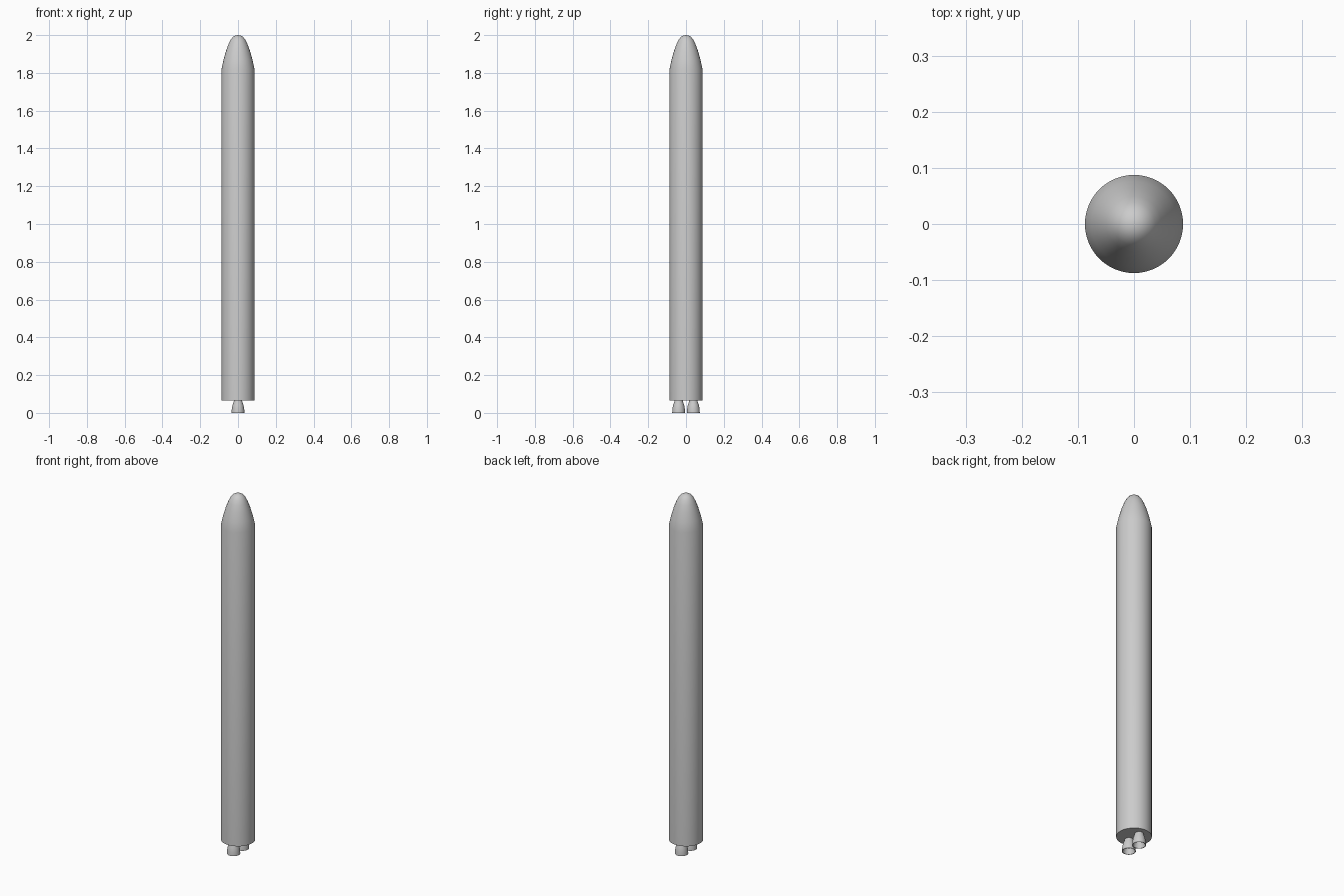
import bpy, math

if "Cube" in bpy.data.objects:
    bpy.data.objects.remove(bpy.data.objects["Cube"])


def lathe(name, profile, loc=(0, 0, 0), segments=48):
    """Revolve an (r, z) profile round z; r = 0 points become poles."""
    verts, rings, faces = [], [], []
    for r, z in profile:
        n = 1 if r == 0 else segments
        rings.append(range(len(verts), len(verts) + n))
        verts += [(r * math.cos(math.tau * i / n), r * math.sin(math.tau * i / n), z)
                  for i in range(n)]
    for a, b in zip(rings, rings[1:]):
        for i in range(segments):
            j = i + 1
            quad = [a[i % len(a)], a[j % len(a)], b[j % len(b)], b[i % len(b)]]
            faces.append(list(dict.fromkeys(quad)))
    mesh = bpy.data.meshes.new(name)
    mesh.from_pydata(verts, [], faces)
    obj = bpy.data.objects.new(name, mesh)
    obj.location = loc
    bpy.context.collection.objects.link(obj)
    bpy.context.view_layer.objects.active = obj
    obj.select_set(True)
    bpy.ops.object.shade_smooth_by_angle(angle=math.radians(35))
    obj.select_set(False)
    return obj


# Cylindrical body with closed base and rounded nose cone
R = 0.0875
lathe("rocket_body", [(0, 0.065), (R, 0.065), (R, 1.82), (0.076, 1.872),
                      (0.062, 1.921), (0.049, 1.955), (0.038, 1.977),
                      (0.026, 1.991), (0.013, 1.998), (0, 2.0)])

# Pair of bell nozzles, hollow underneath
bell = [(0, 0.03), (0.022, 0.03), (0.031, 0.0), (0.034, 0.0), (0.033, 0.02),
        (0.029, 0.042), (0.023, 0.058), (0.021, 0.07), (0, 0.07)]
for side, y in (("front", -0.039), ("back", 0.039)):
    lathe(side + "_engine_nozzle", bell, (0, y, 0), 32)
